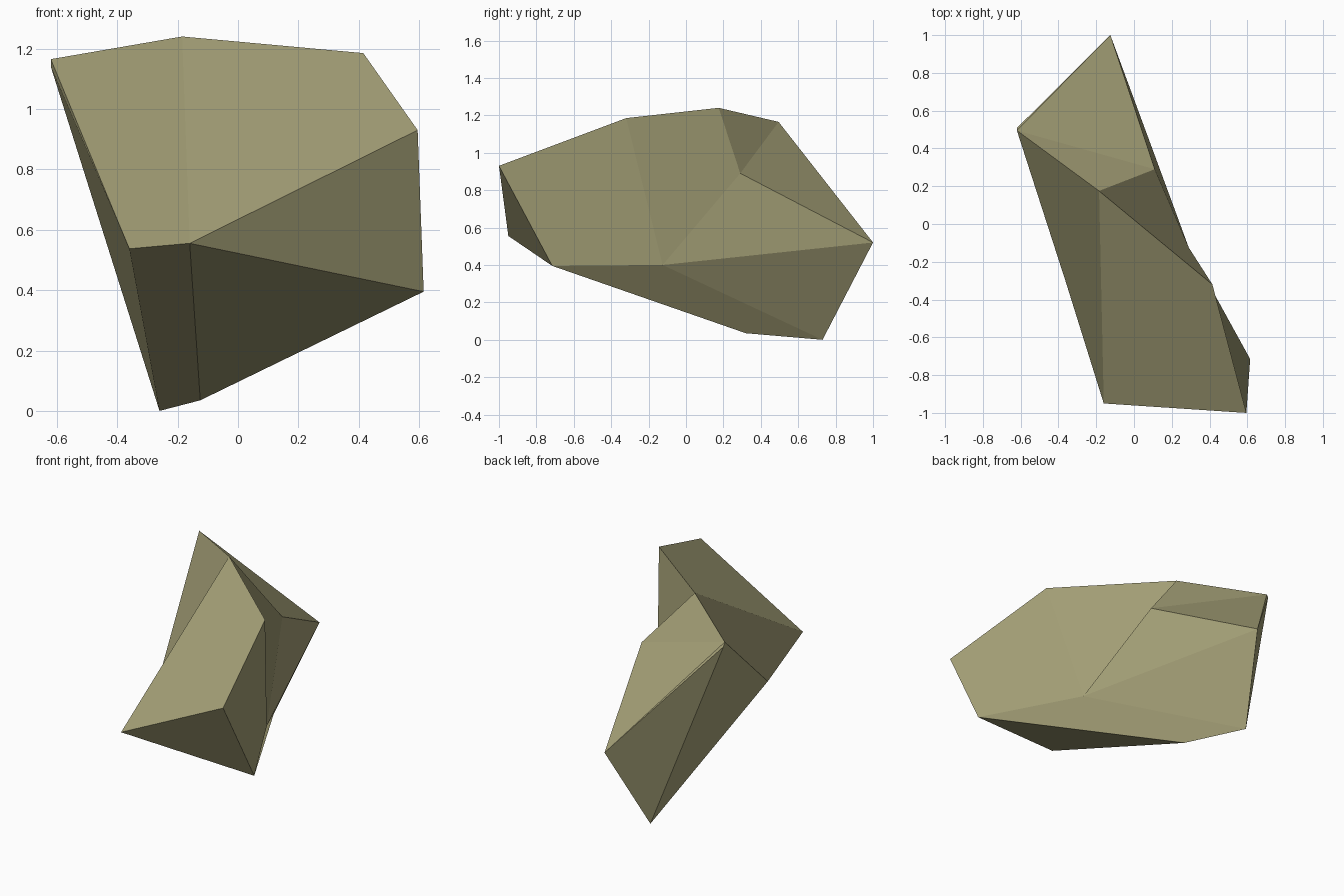
import bpy

if "Cube" in bpy.data.objects:
    bpy.data.objects.remove(bpy.data.objects["Cube"])

# Named corners of the rock
corners = {
    "A": (-0.16, -0.95, 0.555),   # front lower ridge
    "B": (0.595, -1.00, 0.93),    # front upper right
    "C": (0.615, -0.715, 0.395),  # right underside
    "D": (0.415, -0.32, 1.185),   # top right
    "E": (-0.185, 0.175, 1.24),   # top peak
    "F": (-0.62, 0.495, 1.165),   # top left
    "G": (0.11, 0.29, 0.89),      # back ledge
    "H": (-0.125, 1.00, 0.52),    # back tip
    "I": (0.29, -0.125, 0.40),    # right hollow
    "J": (-0.125, 0.32, 0.035),   # foot front
    "K": (-0.26, 0.73, 0.0),      # foot back
    "L": (-0.36, -0.31, 0.537),   # left waist
    "M": (-0.62, 0.508, 1.14),    # chipped left corner
}
# Facets, anticlockwise from outside
facets = ("EABD EFLA ACB BCID AJC ALKJ CJKI IKH IHG "
          "EDIG EGF FGH FHM LFM LMK MHK").split()

names = list(corners)
mesh = bpy.data.meshes.new("rock")
mesh.from_pydata(list(corners.values()), [],
                 [[names.index(c) for c in f] for f in facets])
mesh.validate()
mesh.update()

# Flat olive stone colour
stone = bpy.data.materials.new("olive stone")
stone.diffuse_color = (0.385, 0.362, 0.19, 1)
stone.use_nodes = True
stone.node_tree.nodes["Principled BSDF"].inputs["Base Color"].default_value = stone.diffuse_color
mesh.materials.append(stone)

rock = bpy.data.objects.new("rock", mesh)
bpy.context.collection.objects.link(rock)
